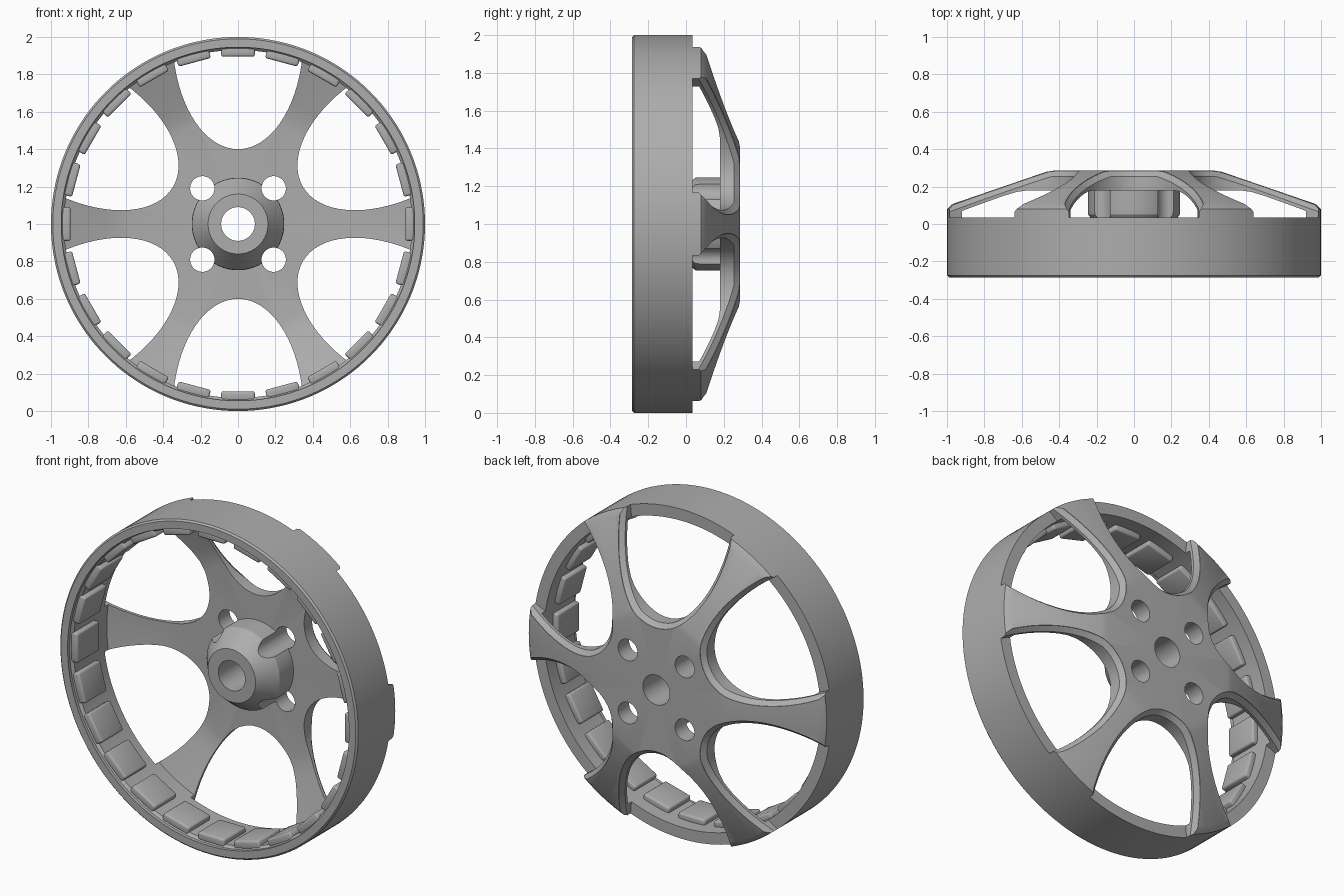
import bpy, bmesh, math
from mathutils import Matrix, Vector

if "Cube" in bpy.data.objects:
    bpy.data.objects.remove(bpy.data.objects["Cube"])

CENTRE = Vector((0, 0, 1))
SEGMENTS = 144

metal = bpy.data.materials.new("matte grey")
metal.use_nodes = True
grey = (0.42, 0.42, 0.42, 1)
metal.diffuse_color = grey
metal.node_tree.nodes["Principled BSDF"].inputs["Base Color"].default_value = grey


def polar(r, angle, y):
    """Point at a radius and angle around the wheel's axle."""
    return CENTRE + Vector((r * math.cos(angle), y, r * math.sin(angle)))


def finish(bm, name):
    bmesh.ops.recalc_face_normals(bm, faces=bm.faces)
    mesh = bpy.data.meshes.new(name)
    bm.to_mesh(mesh)
    bm.free()
    mesh.materials.append(metal)
    obj = bpy.data.objects.new(name, mesh)
    bpy.context.collection.objects.link(obj)
    return obj


def bridge(bm, a, b):
    for i in range(len(a)):
        j = (i + 1) % len(a)
        bm.faces.new((a[i], a[j], b[j], b[i]))


def revolve(name, profile):
    """Turn a closed (radius, y) outline around the axle."""
    bm = bmesh.new()
    rings = [[bm.verts.new(polar(r, math.tau * i / SEGMENTS, y))
              for i in range(SEGMENTS)] for r, y in profile]
    for k, ring in enumerate(rings):
        bridge(bm, ring, rings[(k + 1) % len(rings)])
    return finish(bm, name)


def loft(bm, rings):
    """Closed solid through a stack of point rings."""
    loops = [[bm.verts.new(p) for p in ring] for ring in rings]
    for a, b in zip(loops, loops[1:]):
        bridge(bm, a, b)
    bm.faces.new(loops[0])
    bm.faces.new(loops[-1])


def cut(obj, cutter):
    mod = obj.modifiers.new("cut", 'BOOLEAN')
    mod.operation = 'DIFFERENCE'
    mod.solver = 'EXACT'
    mod.object = cutter


def apply_and_smooth(obj):
    bpy.ops.object.select_all(action='DESELECT')
    bpy.context.view_layer.objects.active = obj
    obj.select_set(True)
    for mod in list(obj.modifiers):
        bpy.ops.object.modifier_apply(modifier=mod.name)
    bpy.ops.object.shade_smooth_by_angle(angle=math.radians(30))


# Rim barrel with a small front lip
rim = revolve("rim", [(0.99, -0.285), (1, -0.275), (1, 0.035), (0.93, 0.035),
                      (0.93, -0.25), (0.945, -0.265), (0.945, -0.285)])

# Dished spoke plate
spokes = revolve("spokes", [
    (0.09, 0.18), (0.57, 0.18), (0.63, 0.172), (0.70, 0.151), (0.93, 0.07),
    (0.93, 0.035), (1, 0.035), (1, 0.08), (0.97, 0.107),
    (0.47, 0.279), (0.43, 0.285), (0.09, 0.285)])

# Conical hub
hub = revolve("hub", [(0.09, -0.06), (0.16, -0.06), (0.245, 0.05),
                      (0.247, 0.07), (0.247, 0.19), (0.09, 0.19)])


def back_height(r):
    """Height of the spoke plate's back surface."""
    return min(0.285, 0.285 - (r - 0.45) * 0.344)


# Six rounded openings with a chamfered back edge
bm = bmesh.new()
for n in range(6):
    turn = math.radians(30 + 60 * n)
    rings = [[], [], [], []]
    for i in range(72):
        t = math.tau * i / 72
        c, s = math.cos(t), math.sin(t)

        def point(grow, y=None, drop=0):
            u, v = 1 + (0.6 + grow) * c, (0.35 + grow) * s
            r = math.hypot(u, v)
            height = back_height(r) - drop if y is None else y
            return polar(r, turn + math.atan2(v, u), height)

        rings[0].append(point(0, -0.15))
        rings[1].append(point(0, drop=0.03))
        rings[2].append(point(0.025, drop=0.002))
        rings[3].append(point(0.027, 0.4))
    loft(bm, rings)
openings = finish(bm, "opening_cutter")

# Four bolt holes through plate and hub
bm = bmesh.new()
for n in range(4):
    middle = polar(0.27, math.radians(45 + 90 * n), 0)
    loft(bm, [[middle + Vector((0.065 * math.cos(math.tau * i / 40), y,
                                0.065 * math.sin(math.tau * i / 40)))
               for i in range(40)] for y in (-0.2, 0.4)])
bolt_holes = finish(bm, "bolt_hole_cutter")

cut(spokes, openings)
cut(spokes, bolt_holes)
cut(hub, bolt_holes)

# Ring of rounded pads inside the rim
bm = bmesh.new()
for n in range(24):
    place = (Matrix.Translation(CENTRE)
             @ Matrix.Rotation(math.tau * n / 24, 4, 'Y')
             @ Matrix.Translation((0, -0.155, 0.92))
             @ Matrix.Diagonal((0.18, 0.21, 0.05, 1)))
    bmesh.ops.create_cube(bm, size=1, matrix=place)
pads = finish(bm, "rim_pads")
bevel = pads.modifiers.new("round", 'BEVEL')
bevel.width = 0.012
bevel.segments = 3

for part in (rim, spokes, hub, pads):
    apply_and_smooth(part)
for helper in (openings, bolt_holes):
    bpy.data.objects.remove(helper)
